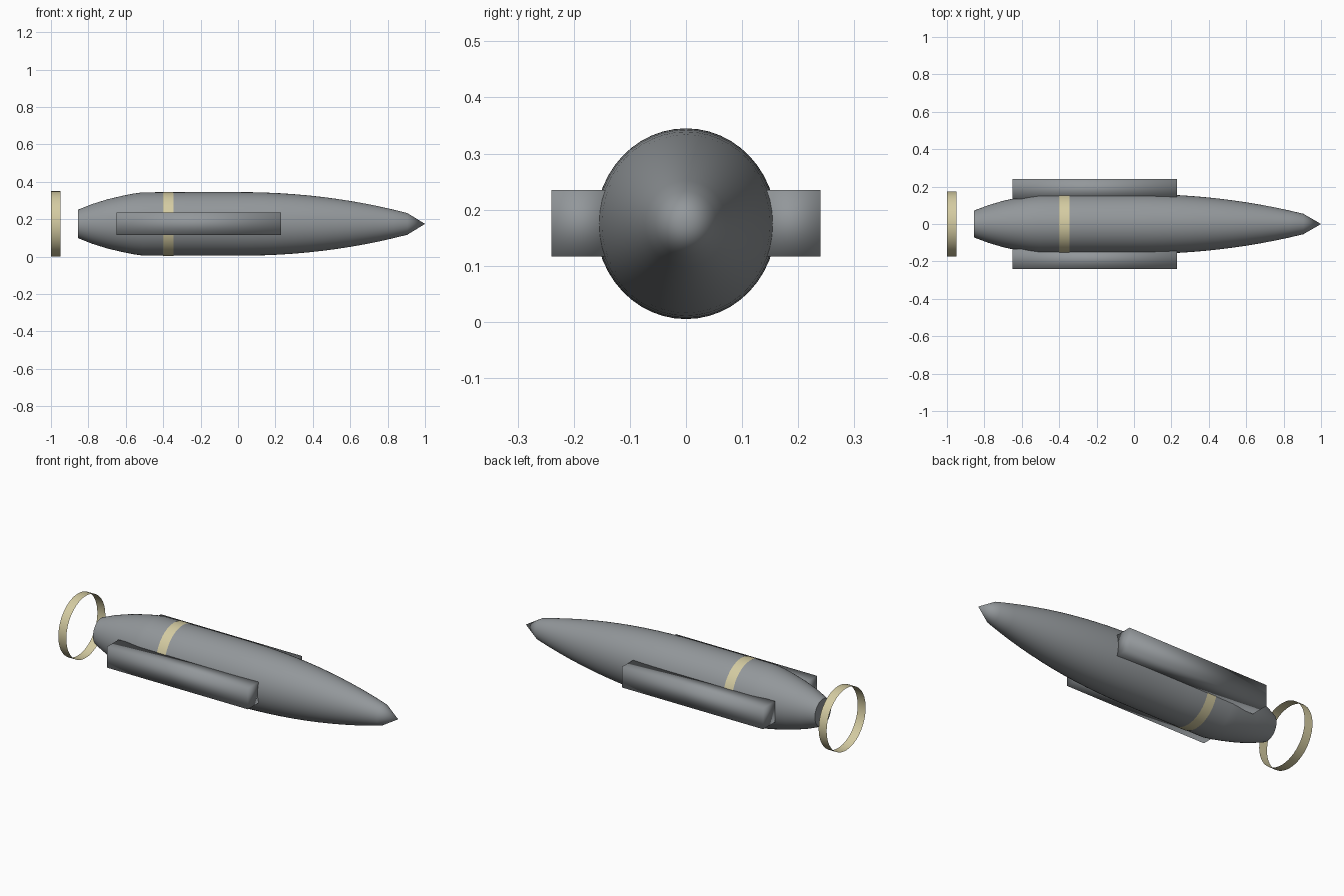
import bpy, bmesh, math

if "Cube" in bpy.data.objects:
    bpy.data.objects.remove(bpy.data.objects["Cube"])

AXIS_Z = 0.175


def material(name, rgb):
    m = bpy.data.materials.new(name)
    m.diffuse_color = (*rgb, 1)
    m.use_nodes = True
    m.node_tree.nodes["Principled BSDF"].inputs["Base Color"].default_value = m.diffuse_color
    return m


grey = material("hull grey", (0.29, 0.31, 0.325))
gold = material("pale gold", (0.66, 0.60, 0.36))


def finish(bm, name, mat, angle):
    me = bpy.data.meshes.new(name)
    bm.to_mesh(me)
    bm.free()
    me.materials.append(mat)
    ob = bpy.data.objects.new(name, me)
    bpy.context.collection.objects.link(ob)
    bpy.ops.object.select_all(action='DESELECT')
    ob.select_set(True)
    bpy.context.view_layer.objects.active = ob
    bpy.ops.object.shade_smooth_by_angle(angle=math.radians(angle))
    return ob


def loft(name, sections, mat, cap=False, tip=None, n=48):
    """Elliptical sections (x, half width y, half height z) joined along x."""
    bm = bmesh.new()
    rings = []
    for x, ry, rz in sections:
        rings.append([bm.verts.new((x, ry * math.cos(2 * math.pi * i / n),
                                    AXIS_Z + rz * math.sin(2 * math.pi * i / n)))
                      for i in range(n)])
    for a, b in zip(rings, rings[1:]):
        for i in range(n):
            j = (i + 1) % n
            bm.faces.new((a[i], a[j], b[j], b[i]))
    if cap:
        bm.faces.new(rings[0])
    if tip is not None:
        v = bm.verts.new((tip, 0, AXIS_Z))
        for i in range(n):
            bm.faces.new((rings[-1][i], rings[-1][(i + 1) % n], v))
    bmesh.ops.recalc_face_normals(bm, faces=bm.faces)
    return finish(bm, name, mat, 40)


# Hull: curved tail, straight middle, parabolic nose with a short conical tip
profile = [(-0.855, 0.076), (-0.78, 0.106), (-0.70, 0.131), (-0.62, 0.150),
           (-0.56, 0.162), (-0.51, 0.169), (-0.25, 0.170)]
for k in range(13):
    t = k / 12
    profile.append((0.905 * t, 0.170 - 0.112 * t ** 2.1))
loft("hull", [(x, r * 0.945, r) for x, r in profile], grey, cap=True, tip=1.0)

# Belt around the hull and the free ring behind the tail
loft("hull_belt", [(-0.40, 0.1625, 0.1715), (-0.345, 0.1625, 0.1715)], gold)
loft("tail_ring", [(-1.0, 0.174, 0.175), (-0.95, 0.174, 0.175)], gold)

# Side pods: softly shaded long boxes
for side, label in ((-1, "front"), (1, "back")):
    bm = bmesh.new()
    bmesh.ops.create_cube(bm, size=1)
    for v in bm.verts:
        v.co = (-0.21 + v.co.x * 0.88,
                side * 0.1875 + v.co.y * 0.105,
                0.176 + v.co.z * 0.118)
    finish(bm, label + "_side_pod", grey, 180)
